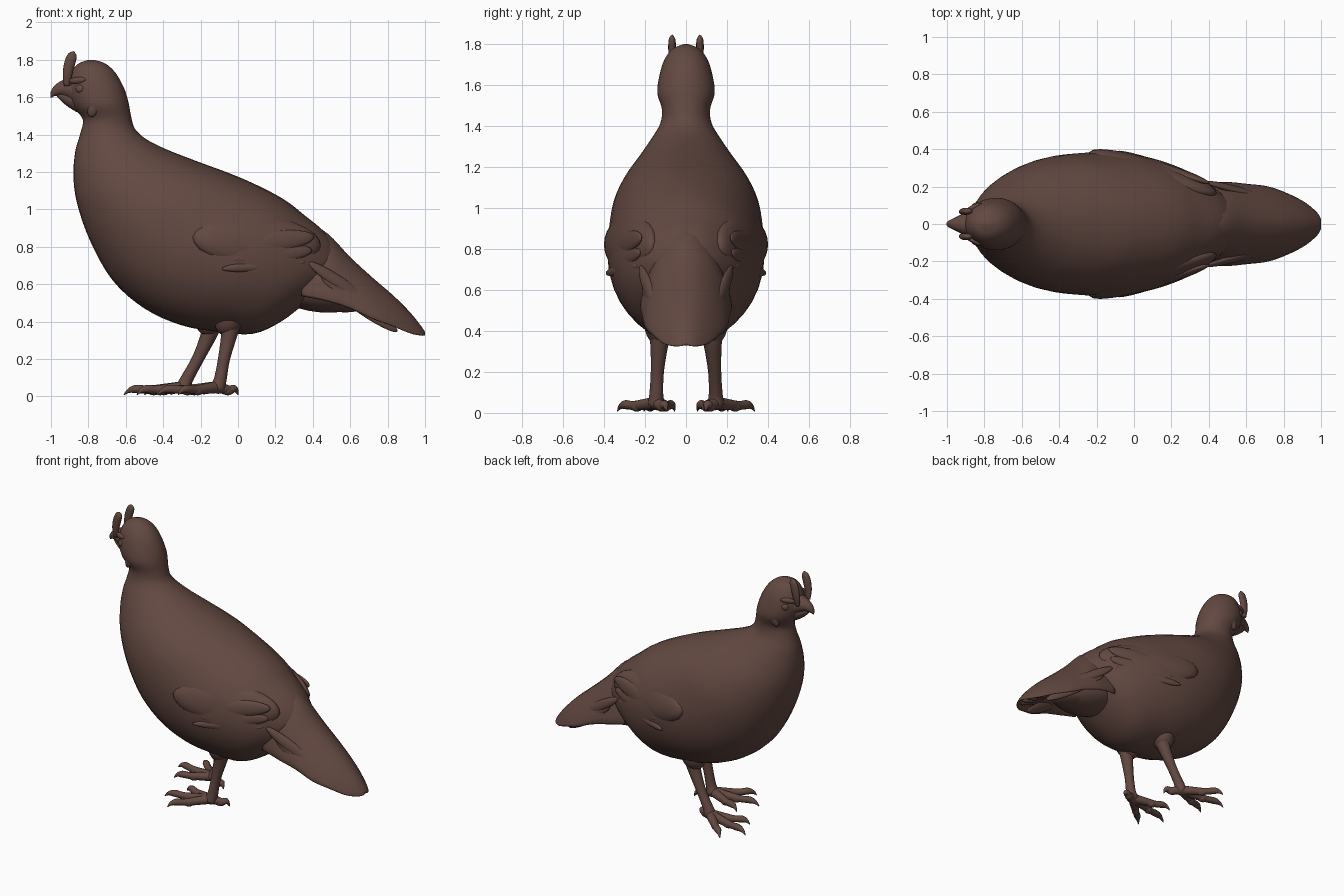
import bpy, bmesh, math
from mathutils import Vector, Matrix

cube = bpy.data.objects.get("Cube")
if cube:
    bpy.data.objects.remove(cube, do_unlink=True)

COLOUR = (0.125, 0.066, 0.054, 1)
brown = bpy.data.materials.new("dark brown")
brown.use_nodes = True
brown.diffuse_color = COLOUR
shader = brown.node_tree.nodes["Principled BSDF"]
shader.inputs["Base Color"].default_value = COLOUR
shader.inputs["Roughness"].default_value = 0.8


def finish(name, bm):
    bmesh.ops.recalc_face_normals(bm, faces=bm.faces)
    for face in bm.faces:
        face.smooth = True
    mesh = bpy.data.meshes.new(name)
    bm.to_mesh(mesh)
    bm.free()
    mesh.materials.append(brown)
    obj = bpy.data.objects.new(name, mesh)
    bpy.context.collection.objects.link(obj)
    return obj


def smooth_rows(rows, steps=4):
    """Catmull-Rom interpolation of rows of numbers."""
    rows = [Vector(r) for r in rows]
    out = []
    for i in range(len(rows) - 1):
        a, b, c, d = rows[max(i - 1, 0)], rows[i], rows[i + 1], rows[min(i + 2, len(rows) - 1)]
        for s in range(steps):
            t = s / steps
            out.append(b + (c - a) * (t / 2) + (a * 2 - b * 5 + c * 4 - d) * (t * t / 2)
                       + (b * 3 - a - c * 3 + d) * (t ** 3 / 2))
    return out + [rows[-1]]


def skin(name, rings):
    bm = bmesh.new()
    loops = [[bm.verts.new(p) for p in ring] for ring in rings]
    n = len(loops[0])
    for a, b in zip(loops, loops[1:]):
        for i in range(n):
            bm.faces.new((a[i], a[(i + 1) % n], b[(i + 1) % n], b[i]))
    bm.faces.new(loops[0])
    bm.faces.new(loops[-1])
    return finish(name, bm)


def angles(n):
    return [2 * math.pi * i / n for i in range(n)]


def tube(name, rows, flat=1.0, n=12):
    """Tapered tube through rows of x, y, z, radius."""
    rows = smooth_rows(rows)
    pts = [Vector(r[:3]) for r in rows]
    rings = []
    for i, p in enumerate(pts):
        d = (pts[min(i + 1, len(pts) - 1)] - pts[max(i - 1, 0)]).normalized()
        ref = Vector((0, 1, 0)) if abs(d.y) < 0.8 else Vector((0, 0, 1))
        v = d.cross(ref).normalized()
        u = v.cross(d)
        r = max(rows[i][3], 0.002)
        rings.append([p + u * (r * flat * math.cos(a)) + v * (r * math.sin(a)) for a in angles(n)])
    return skin(name, rings)


def blob(name, centre, size, direction=(1, 0, 0), normal=(0, 1, 0)):
    """Ellipsoid: long axis along direction, thin axis along normal."""
    x = Vector(direction).normalized()
    y = Vector(normal)
    y = (y - x * y.dot(x)).normalized()
    z = x.cross(y)
    rot = Matrix((x, y, z)).transposed().to_4x4()
    bm = bmesh.new()
    bmesh.ops.create_uvsphere(bm, u_segments=24, v_segments=14, radius=1)
    bm.transform(Matrix.Translation(centre) @ rot @ Matrix.Diagonal((*size, 1)))
    return finish(name, bm)


# Head, neck and body: back x, back z, breast x, breast z, half width
body_rows = [
    (-.77, 1.80, -.80, 1.80, .01), (-.71, 1.78, -.86, 1.775, .065),
    (-.655, 1.73, -.895, 1.72, .105), (-.61, 1.65, -.91, 1.64, .13),
    (-.585, 1.57, -.88, 1.55, .14), (-.57, 1.49, -.83, 1.48, .118),
    (-.55, 1.43, -.845, 1.40, .125), (-.49, 1.375, -.87, 1.31, .165),
    (-.38, 1.32, -.88, 1.18, .225), (-.2, 1.25, -.86, 1.03, .30),
    (-.05, 1.195, -.79, .83, .355), (.08, 1.14, -.67, .62, .378),
    (.2, 1.08, -.5, .47, .384), (.28, 1.03, -.3, .38, .37),
    (.36, .965, -.1, .345, .335), (.43, .91, .08, .335, .285),
    (.49, .85, .23, .40, .225), (.53, .79, .36, .50, .16), (.54, .74, .45, .58, .07)]
rings = []
for xt, zt, xb, zb, w in smooth_rows(body_rows):
    mid = Vector(((xt + xb) / 2, 0, (zt + zb) / 2))
    half = Vector(((xt - xb) / 2, 0, (zt - zb) / 2))
    rings.append([mid + half * math.cos(a) + Vector((0, w * math.sin(a), 0)) for a in angles(40)])
skin("body", rings)

# Tail: arched sheet given as x, ridge z, side drop, half width, thickness
tail_rows = [(.34, .955, .28, .21, .25), (.48, .87, .24, .225, .22), (.6, .745, .18, .215, .17),
             (.72, .635, .155, .20, .12), (.83, .54, .12, .16, .085), (.92, .45, .08, .112, .06),
             (.98, .375, .03, .06, .035), (1.0, .345, .01, .025, .015)]
rings = []
for x, z, drop, w, thick in smooth_rows(tail_rows):
    ring = []
    for a in angles(28):
        s = math.cos(a)
        lower = thick * (0.5 - 0.5 * math.sin(a))
        ring.append((x, w * s, z - drop * s * s - lower))
    rings.append(ring)
skin("tail", rings)

# Soft feathers under the tail
blob("undertail_plumage", (.44, 0, .56), (.25, .17, .11), (1, 0, -.1), (0, 1, 0))
blob("undertail_tip", (.56, 0, .50), (.13, .11, .05), (1, 0, -.05), (0, 1, 0))
for i, y in enumerate((-.06, -.02, .025, .065)):
    blob(f"tail_tip_feather_{i}", (.87, y, .39), (.10, .02, .018), (1, 0, -.42), (0, 1, 0))

# Folded wings and tail side feathers, both sides
for side, label in ((1, "left"), (-1, "right")):
    blob(f"{label}_wing", (.10, side * .272, .83), (.36, .065, .14),
         (1, -side * .32, -.06), (0, side, .22))
    for i, (x, y, z, length, width) in enumerate((
            (.20, .288, .83, .22, .055), (.18, .298, .76, .23, .05), (.14, .312, .70, .24, .03))):
        blob(f"{label}_wing_feather_{i}", (x, side * y, z), (length, .022, width),
             (1, -side * .34, .12 - .02 * i), (0, side, .1))
    for i, (x, y, z) in enumerate(((.54, .185, .61), (.61, .17, .53), (.69, .14, .455))):
        blob(f"{label}_tail_feather_{i}", (x, side * y, z), (.20, .018, .035),
             (1, -side * .25, -.66), (0, side, .5))

    # Head details
    tube(f"{label}_comb", [(-.915, side * .06, 1.66, .015), (-.912, side * .066, 1.72, .025),
                           (-.90, side * .068, 1.78, .029), (-.885, side * .068, 1.825, .024),
                           (-.878, side * .068, 1.845, .003)], flat=.65)
    blob(f"{label}_brow", (-.86, side * .088, 1.69), (.05, .014, .018), (1, side * .5, .1), (0, side, 0))
    blob(f"{label}_eye", (-.845, side * .10, 1.645), (.024, .015, .022), (1, side * .4, 0), (0, side, 0))
    blob(f"{label}_cheek", (-.77, side * .112, 1.545), (.055, .02, .03), (.4, side * .1, 1), (0, side, 0))

# Beak
tube("upper_beak", [(-.85, 0, 1.635, .085), (-.90, 0, 1.645, .062), (-.95, 0, 1.642, .038),
                    (-.985, 0, 1.622, .02), (-1.0, 0, 1.598, .003)])
tube("lower_beak", [(-.84, 0, 1.575, .06), (-.90, 0, 1.595, .045), (-.95, 0, 1.61, .022),
                    (-.972, 0, 1.613, .004)])


# Legs: staggered stride, left leg further forward
def leg(label, side, hip_x, ankle_x):
    y = side * .145
    blob(f"{label}_thigh", (hip_x, side * .12, .44), (.12, .085, .085), (.35, 0, 1), (0, 1, 0))
    tube(f"{label}_shank", [(hip_x, side * .125, .42, .065), (hip_x * .92 + ankle_x * .08, side * .13, .34, .045),
                            ((hip_x + ankle_x) / 2, side * .14, .20, .032), (ankle_x + .015, y, .09, .034),
                            (ankle_x, y, .045, .04), (ankle_x - .01, y, .018, .015)])
    toes = {"outer": (-.21, .19), "middle": (-.32, .06), "inner": (-.25, -.09), "hind": (.11, -.05)}
    for toe, (dx, dy) in toes.items():
        path = [(0, .05, .032), (.35, .04, .027), (.6, .036, .022), (.8, .04, .022),
                (.92, .03, .012), (1, .008, .002)]
        tube(f"{label}_{toe}_toe", [(ankle_x + dx * t, y + side * dy * t, z, r) for t, z, r in path])
        blob(f"{label}_{toe}_knuckle", (ankle_x + dx * .5, y + side * dy * .5, .03), (.035, .024, .024),
             (dx, side * dy, 0), (0, 0, 1))


leg("right", -1, -.04, -.11)
leg("left", 1, -.14, -.29)
